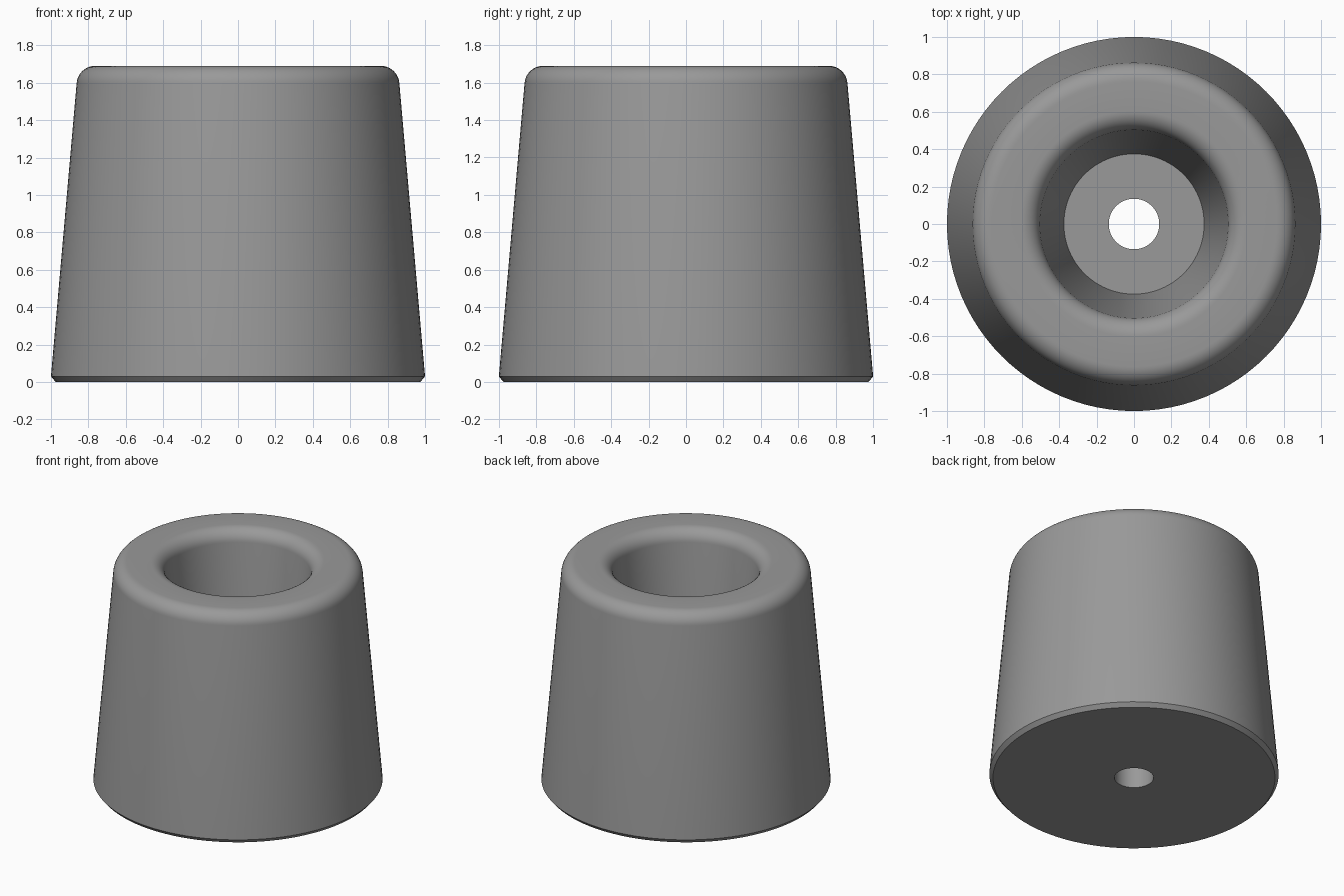
import bpy, bmesh, math
from mathutils import Matrix

if "Cube" in bpy.data.objects:
    bpy.data.objects.remove(bpy.data.objects["Cube"])

SIDES = 96

def arc(cx, cz, r, a0, a1, n=10):
    # points of a fillet, angles in degrees
    return [(cx + r * math.cos(math.radians(a0 + (a1 - a0) * i / n)),
             cz + r * math.sin(math.radians(a0 + (a1 - a0) * i / n))) for i in range(n + 1)]

# closed cross-section: chamfered base, drafted wall, rounded rim, tapered recess, screw hole
profile = [(0.135, 0.0), (0.975, 0.0), (1.0, 0.03)]
profile += arc(0.763, 1.59, 0.1, 5, 90)
profile += arc(0.603, 1.59, 0.1, 90, 175)
profile += [(0.375, 0.2), (0.135, 0.2)]

bm = bmesh.new()
rings = []
for r, z in profile:
    rings.append([bm.verts.new((r * math.cos(2 * math.pi * i / SIDES),
                                r * math.sin(2 * math.pi * i / SIDES), z)) for i in range(SIDES)])
for a, b in zip(rings, rings[1:] + rings[:1]):
    for i in range(SIDES):
        j = (i + 1) % SIDES
        bm.faces.new((a[i], a[j], b[j], b[i]))
bmesh.ops.recalc_face_normals(bm, faces=bm.faces)

mesh = bpy.data.meshes.new("bumper_foot")
bm.to_mesh(mesh)
bm.free()
foot = bpy.data.objects.new("bumper_foot", mesh)
bpy.context.collection.objects.link(foot)

# plain grey rubber
grey = bpy.data.materials.new("grey_rubber")
grey.diffuse_color = (0.32, 0.32, 0.32, 1)
grey.use_nodes = True
grey.node_tree.nodes["Principled BSDF"].inputs["Base Color"].default_value = grey.diffuse_color
mesh.materials.append(grey)

bpy.context.view_layer.objects.active = foot
foot.select_set(True)
bpy.ops.object.shade_smooth_by_angle(angle=math.radians(30))
